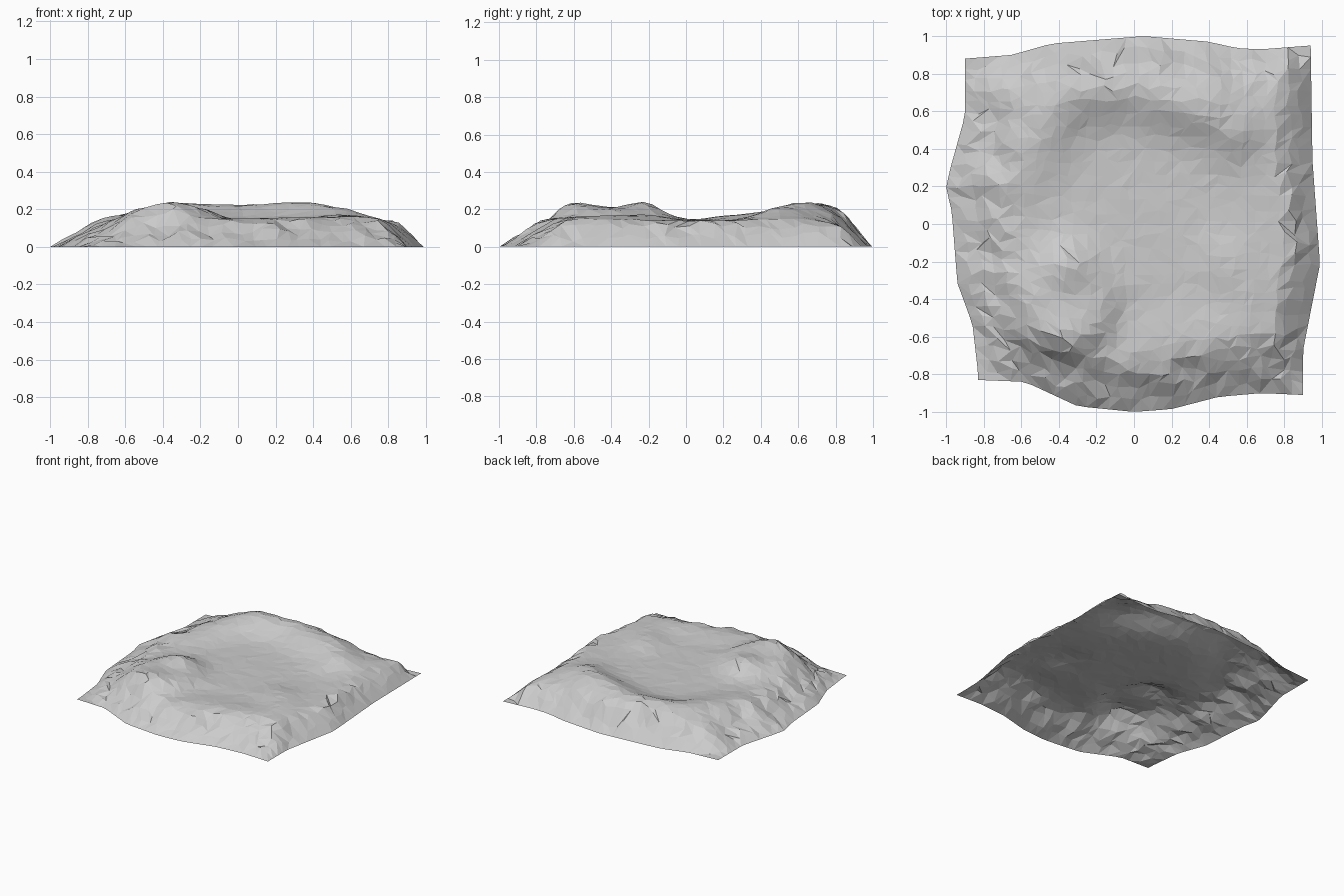
import bpy, bmesh, math, random

if "Cube" in bpy.data.objects:
    bpy.data.objects.remove(bpy.data.objects["Cube"])

random.seed(4)
N = 30  # grid cells per side

# Plan outline: each side as (along, offset) points
FRONT = [(-.83, -.83), (-.58, -.84), (-.3, -.97), (0, -1), (.2, -.985), (.45, -.92), (.68, -.9), (.9, -.91)]
BACK = [(-.9, .88), (-.65, .9), (-.44, .96), (.05, 1), (.4, .97), (.55, .935), (.68, .93), (.94, .95)]
LEFT = [(-.83, -.83), (-.56, -.86), (-.33, -.94), (-.2, -.95), (.07, -.97), (.2, -1), (.3, -.98), (.6, -.9), (.88, -.9)]
RIGHT = [(-.91, .9), (-.64, .9), (-.2, .99), (.33, .95), (.95, .94)]

# Ridge crests: (x, y, height above the plateau)
BACK_RIDGE = [(-.78, .16, .022), (-.6, .25, .03), (-.45, .56, .07), (-.33, .7, .095),
              (0, .73, .085), (.37, .62, .105), (.52, .52, .075), (.72, .38, .005)]
FRONT_RIDGE = [(-.1, -.68, .01), (.3, -.6, .018), (.62, -.54, .025), (.6, -.36, .03), (.51, -.2, .034)]


def interp(pts, t):
    if t <= pts[0][0]:
        return pts[0][1]
    for (a, p), (b, q) in zip(pts, pts[1:]):
        if t <= b:
            return p + (q - p) * (t - a) / (b - a)
    return pts[-1][1]


def ridge(pts, x, y, width):
    best = 0
    for (ax, ay, ah), (bx, by, bh) in zip(pts, pts[1:]):
        dx, dy = bx - ax, by - ay
        t = max(0, min(1, ((x - ax) * dx + (y - ay) * dy) / (dx * dx + dy * dy)))
        d = math.hypot(x - ax - t * dx, y - ay - t * dy)
        best = max(best, (ah + t * (bh - ah)) * math.exp(-(d / width) ** 2))
    return best


def bump(x, y, cx, cy, r):
    return math.exp(-((x - cx) ** 2 + (y - cy) ** 2) / r ** 2)


def height(x, y):
    # outer skirt rising to the plateau, rounded at the corners
    gully = 1 + .18 * math.sin(17 * (x + y) + 2 * x) * math.cos(9 * (x - y))
    ex = min((x - interp(LEFT, y)) / .33, (interp(RIGHT, y) - x) / .17)
    ey = min((y - interp(FRONT, x)) / .27, (interp(BACK, x) - y) / .17)
    ex, ey = (max(0, min(1, e / gully)) for e in (ex, ey))
    e = max(0, 1 - math.hypot(1 - ex, 1 - ey))
    ramp = 1 - (1 - e) ** 1.25
    # steep-fronted mound with a high front and a high back end
    d = math.hypot((x + .35) / .25, (y + .41) / .28)
    mound = .064 / (1 + d ** (10 if y < -.35 else 6))
    mound += .036 * bump(x, y, -.36, -.59, .13) + .042 * bump(x, y, -.36, -.21, .13)
    bumps = ridge(BACK_RIDGE, x, y, .17) + ridge(FRONT_RIDGE, x, y, .14) + mound
    return ramp * (.138 + bumps)


# Terrain: one open faceted sheet
bm = bmesh.new()
rows = []
for j in range(N + 1):
    row = []
    for i in range(N + 1):
        s, t = i / N, j / N
        edge = i in (0, N) or j in (0, N)
        if not edge:
            s += random.uniform(-.3, .3) / N
            t += random.uniform(-.3, .3) / N
        y0 = -.87 + 1.79 * t
        l, r = interp(LEFT, y0), interp(RIGHT, y0)
        x = l + (r - l) * s
        f, b = interp(FRONT, x), interp(BACK, x)
        y = f + (b - f) * t
        z = 0
        if not edge:
            z = height(x, y)
            # eroded skirt, calm basin in the middle
            rough = .010 if z < .12 else .002
            z = max(0, z + random.uniform(-rough, rough))
        row.append(bm.verts.new((x, y, z)))
    rows.append(row)
for j in range(N):
    for i in range(N):
        a, b, c, d = rows[j][i], rows[j][i + 1], rows[j + 1][i + 1], rows[j + 1][i]
        if random.random() < .5:
            bm.faces.new((a, b, c))
            bm.faces.new((a, c, d))
        else:
            bm.faces.new((a, b, d))
            bm.faces.new((b, c, d))
mesh = bpy.data.meshes.new("terrain")
bm.to_mesh(mesh)
bm.free()
terrain = bpy.data.objects.new("terrain", mesh)
bpy.context.collection.objects.link(terrain)
